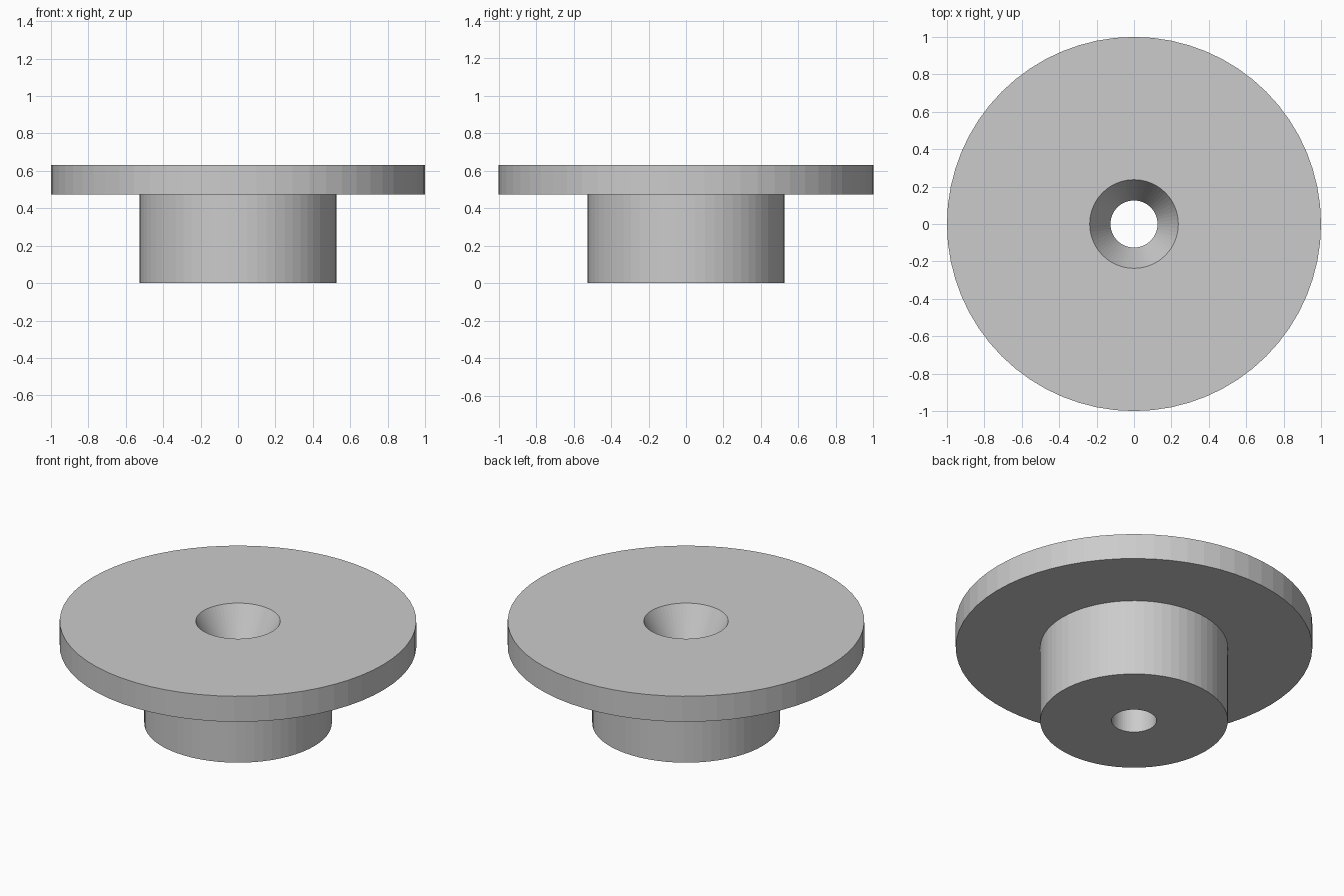
import bpy
import bmesh
import math
from mathutils import Matrix

if "Cube" in bpy.data.objects:
    bpy.data.objects.remove(bpy.data.objects["Cube"], do_unlink=True)

SIDES = 64
FLANGE_R, BOSS_R = 1.0, 0.526
HOLE_R, SINK_R = 0.126, 0.237
BOSS_H, TOTAL_H, SINK_DEPTH = 0.474, 0.632, 0.21

# Plain grey material
grey = bpy.data.materials.new("light_grey")
colour = (0.6, 0.6, 0.6, 1.0)
grey.diffuse_color = colour
grey.use_nodes = True
for node in grey.node_tree.nodes:
    if node.type == "BSDF_PRINCIPLED":
        node.inputs["Base Color"].default_value = colour

# Closed cross-section (radius, height): boss, flange, countersink, bore
profile = [
    (HOLE_R, 0), (BOSS_R, 0), (BOSS_R, BOSS_H),
    (FLANGE_R, BOSS_H), (FLANGE_R, TOTAL_H),
    (SINK_R, TOTAL_H), (HOLE_R, TOTAL_H - SINK_DEPTH),
]

# Revolve the section around the vertical axis
bm = bmesh.new()
rings = []
for i in range(SIDES):
    turn = Matrix.Rotation(math.tau * i / SIDES, 3, "Z")
    rings.append([bm.verts.new(turn @ bm.verts.new((r, 0, z)).co) for r, z in profile])
bmesh.ops.delete(bm, geom=[v for v in bm.verts if v not in {w for ring in rings for w in ring}],
                 context="VERTS")
for i, ring in enumerate(rings):
    after = rings[(i + 1) % SIDES]
    for j in range(len(profile)):
        k = (j + 1) % len(profile)
        bm.faces.new((ring[j], after[j], after[k], ring[k]))
bmesh.ops.recalc_face_normals(bm, faces=bm.faces)

mesh = bpy.data.meshes.new("flanged_bushing")
bm.to_mesh(mesh)
bm.free()
mesh.materials.append(grey)
bushing = bpy.data.objects.new("flanged_bushing", mesh)
bpy.context.collection.objects.link(bushing)
